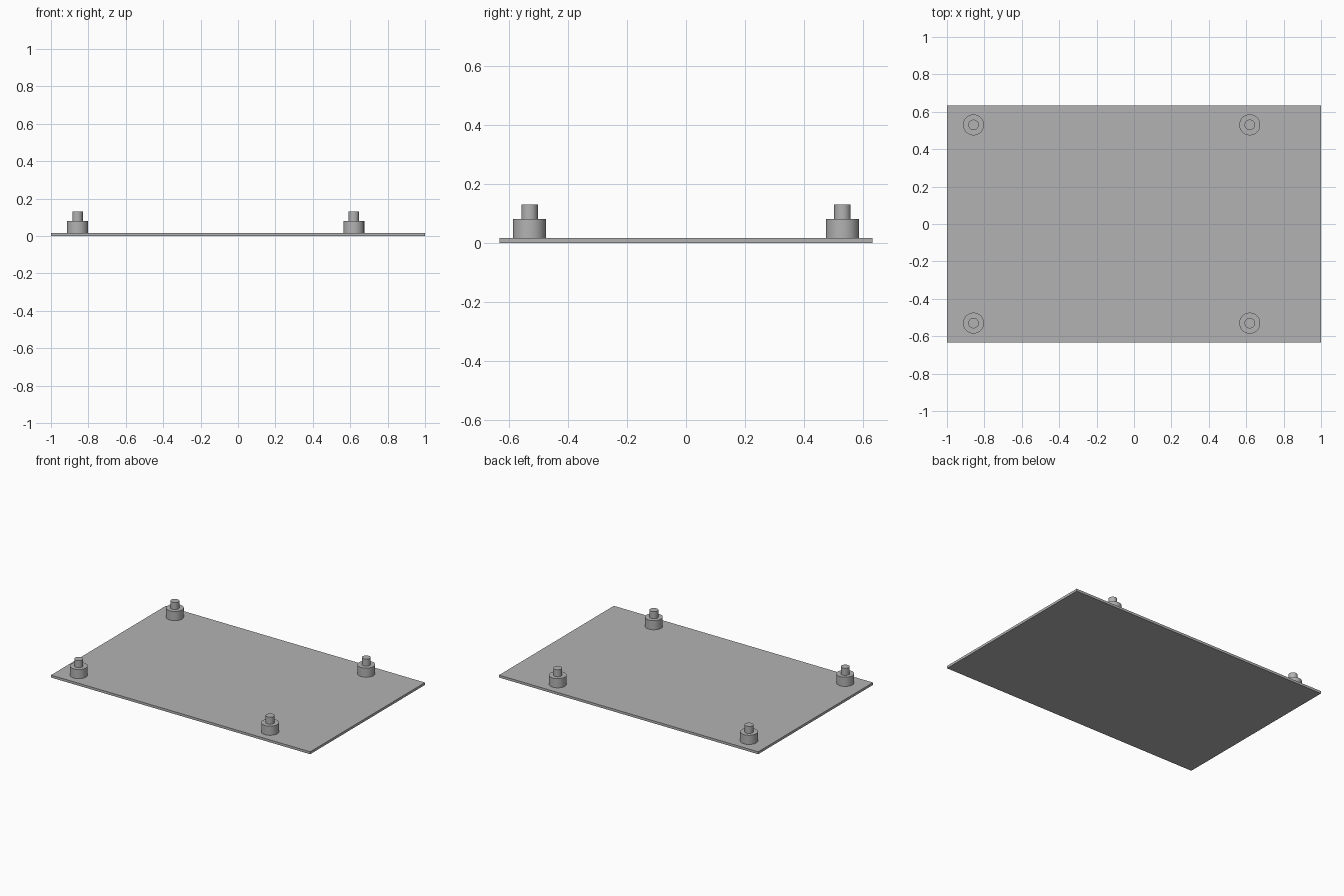
import bpy
import bmesh
from mathutils import Matrix

cube = bpy.data.objects.get("Cube")
if cube:
    bpy.data.objects.remove(cube, do_unlink=True)

# Single grey material
GREY = (0.45, 0.45, 0.45, 1.0)
grey = bpy.data.materials.new("grey")
grey.use_nodes = True
grey.diffuse_color = GREY
grey.node_tree.nodes["Principled BSDF"].inputs["Base Color"].default_value = GREY

PLATE_SIZE = (2.0, 1.265, 0.017)
BOSS_RADIUS, BOSS_TOP = 0.056, 0.081
PIN_RADIUS, PIN_TOP = 0.028, 0.13


def finish(bm, name):
    bmesh.ops.recalc_face_normals(bm, faces=bm.faces)
    mesh = bpy.data.meshes.new(name)
    bm.to_mesh(mesh)
    bm.free()
    mesh.materials.append(grey)
    obj = bpy.data.objects.new(name, mesh)
    bpy.context.collection.objects.link(obj)
    return obj


def stepped_post(name, x, y):
    """Closed turned solid: wide boss with a narrow pin on top."""
    profile = [(0, 0), (BOSS_RADIUS, 0), (BOSS_RADIUS, BOSS_TOP),
               (PIN_RADIUS, BOSS_TOP), (PIN_RADIUS, PIN_TOP), (0, PIN_TOP)]
    bm = bmesh.new()
    verts = [bm.verts.new((r, 0, z)) for r, z in profile]
    edges = [bm.edges.new(pair) for pair in zip(verts, verts[1:])]
    bmesh.ops.spin(bm, geom=verts + edges, cent=(0, 0, 0), axis=(0, 0, 1),
                   angle=6.283185307, steps=48)
    bmesh.ops.remove_doubles(bm, verts=bm.verts, dist=0.0001)
    obj = finish(bm, name)
    obj.location = (x, y, 0)
    bpy.ops.object.select_all(action="DESELECT")
    obj.select_set(True)
    bpy.context.view_layer.objects.active = obj
    bpy.ops.object.shade_smooth_by_angle()


# Base plate
bm = bmesh.new()
bmesh.ops.create_cube(bm, size=1.0, matrix=Matrix.Translation(
    (0, 0, PLATE_SIZE[2] / 2)) @ Matrix.Diagonal((*PLATE_SIZE, 1)))
finish(bm, "base_plate")

# Four mounting posts, set back further from the left edge
for side, x in (("right", -0.858), ("left", 0.619)):
    for end, y in (("front", -0.53), ("back", 0.53)):
        stepped_post(f"{end}_{side}_mounting_post", x, y)
